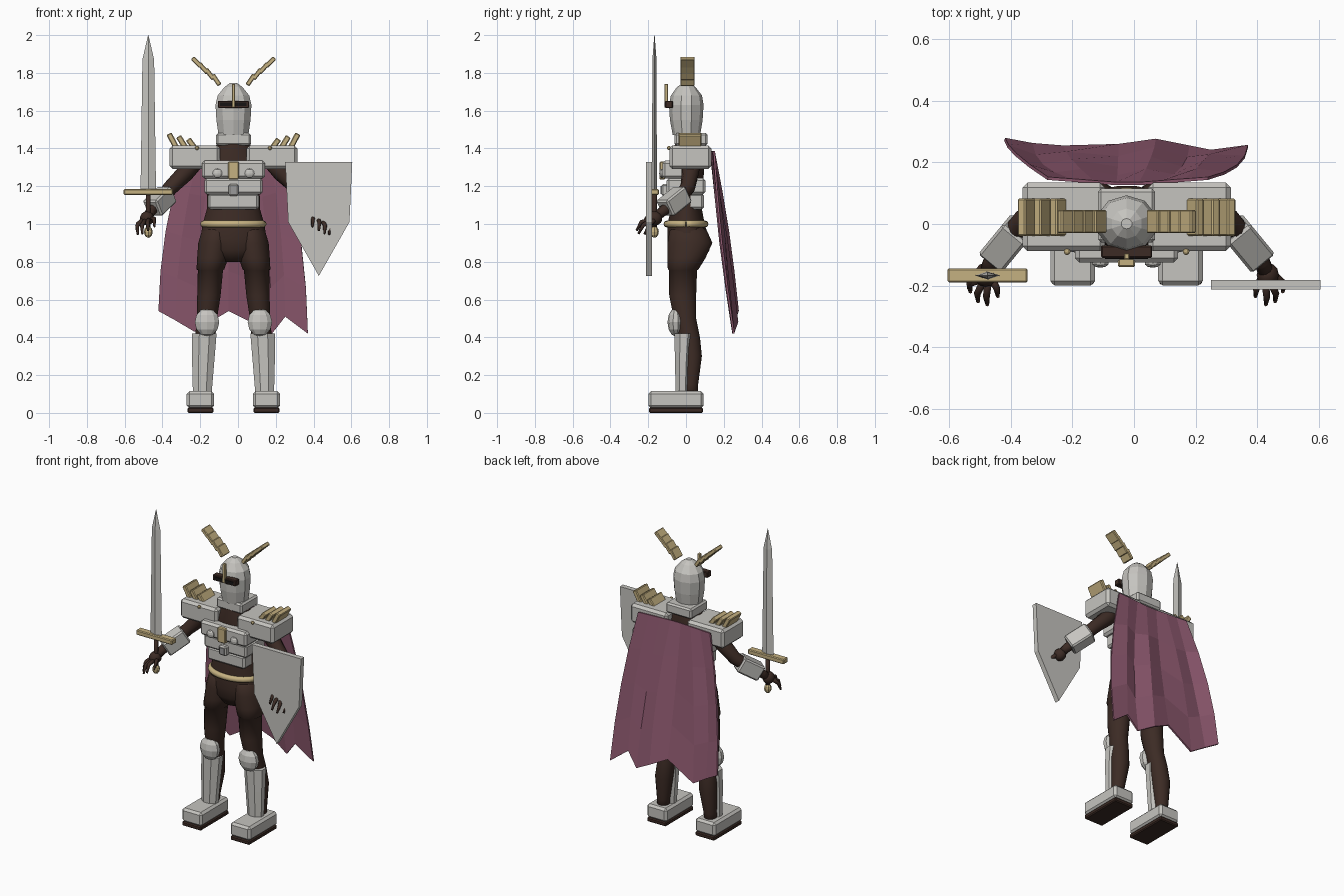
import bpy, bmesh, math
from mathutils import Vector, Euler, Quaternion

old = bpy.data.objects.get("Cube")
if old:
    bpy.data.objects.remove(old, do_unlink=True)

CX = -0.024  # body centre line


def material(name, rgb):
    m = bpy.data.materials.new(name)
    m.use_nodes = True
    m.diffuse_color = (*rgb, 1)
    m.node_tree.nodes["Principled BSDF"].inputs["Base Color"].default_value = (*rgb, 1)
    return m


SILVER = material("pale steel", (0.56, 0.55, 0.52))
GOLD = material("dull gold", (0.56, 0.44, 0.22))
BROWN = material("dark brown", (0.045, 0.024, 0.018))
PLUM = material("plum cloth", (0.27, 0.10, 0.16))
BLACK = material("black slit", (0.008, 0.007, 0.007))
GREY = material("buckle grey", (0.32, 0.32, 0.32))


def finish(name, bm, mat, smooth=False):
    bmesh.ops.recalc_face_normals(bm, faces=bm.faces)
    mesh = bpy.data.meshes.new(name)
    for f in bm.faces:
        f.smooth = smooth
    bm.to_mesh(mesh)
    bm.free()
    mesh.materials.append(mat)
    ob = bpy.data.objects.new(name, mesh)
    bpy.context.collection.objects.link(ob)
    return ob


def box(name, loc, size, mat, rot=None, bevel=0.01):
    """Bevelled block at a centre with full sizes."""
    bm = bmesh.new()
    bmesh.ops.create_cube(bm, size=1)
    bmesh.ops.scale(bm, vec=size, verts=bm.verts)
    ob = finish(name, bm, mat)
    ob.location = loc
    if rot is not None:
        ob.rotation_mode = 'QUATERNION'
        ob.rotation_quaternion = rot
    if bevel:
        mod = ob.modifiers.new("bevel", 'BEVEL')
        mod.width = bevel
        mod.segments = 1
    return ob


def ball(name, loc, radii, mat, seg=10, smooth=False):
    bm = bmesh.new()
    bmesh.ops.create_uvsphere(bm, u_segments=seg, v_segments=max(6, seg // 2 + 1), radius=1)
    bmesh.ops.scale(bm, vec=radii, verts=bm.verts)
    ob = finish(name, bm, mat, smooth)
    ob.location = loc
    return ob


def skin(name, rings, mat, smooth):
    """Join rings of points into a capped surface."""
    bm = bmesh.new()
    loops = [[bm.verts.new(p) for p in ring] for ring in rings]
    n = len(loops[0])
    for a, b in zip(loops, loops[1:]):
        for i in range(n):
            j = (i + 1) % n
            bm.faces.new((a[i], a[j], b[j], b[i]))
    bm.faces.new(loops[0])
    bm.faces.new(loops[-1])
    return finish(name, bm, mat, smooth)


def column(name, rows, mat, seg=16, smooth=True):
    """Upright loft; each row is z, centre x, half width, front y, back y."""
    rings = []
    for z, x, w, front, back in rows:
        angles = [math.tau * (i + 0.5) / seg for i in range(seg)]
        rings.append([(x + w * math.cos(a), (front + back) / 2 + (back - front) / 2 * math.sin(a), z)
                      for a in angles])
    return skin(name, rings, mat, smooth)


def tube(name, path, radii, mat, seg=10):
    pts = [Vector(p) for p in path]
    rings = []
    for i, p in enumerate(pts):
        d = pts[min(i + 1, len(pts) - 1)] - pts[max(i - 1, 0)]
        q = d.to_track_quat('Z', 'Y')
        rings.append([p + q @ Vector((radii[i] * math.cos(math.tau * k / seg),
                                      radii[i] * math.sin(math.tau * k / seg), 0)) for k in range(seg)])
    return skin(name, rings, mat, True)


def plate(name, outline, y, depth, mat):
    """Extruded front-facing outline of x, z points."""
    return skin(name, [[(x, yy, z) for x, z in outline] for yy in (y, y + depth)], mat, False)


# Body suit
column("torso", [(0.80, CX, 0.07, -0.06, 0.08), (0.86, CX, 0.17, -0.095, 0.125), (0.92, CX, 0.178, -0.10, 0.125),
                 (1.0, CX, 0.165, -0.10, 0.10), (1.08, CX, 0.142, -0.08, 0.085), (1.2, CX, 0.14, -0.08, 0.09),
                 (1.32, CX, 0.17, -0.08, 0.10), (1.42, CX, 0.09, -0.06, 0.09), (1.5, CX, 0.06, -0.05, 0.06)], BROWN, 20)
belt = [(CX + 0.157 * math.cos(a), 0.1 * math.sin(a), 1.0) for a in [math.tau * i / 24 for i in range(25)]]
tube("belt", belt, [0.019] * 25, GOLD, 8)

# Breastplate and stomach plates
box("upper_breastplate", (CX, -0.055, 1.288), (0.335, 0.14, 0.095), SILVER, bevel=0.014)
box("middle_breastplate", (CX, 0, 1.2), (0.308, 0.205, 0.085), SILVER, bevel=0.012)
box("stomach_plate", (CX, 0, 1.12), (0.27, 0.19, 0.085), SILVER, bevel=0.012)
box("chest_clasp", (CX, -0.125, 1.283), (0.056, 0.03, 0.095), GOLD, bevel=0.005)
box("buckle", (CX, -0.11, 1.18), (0.054, 0.04, 0.062), SILVER, bevel=0.008)
box("buckle_face", (CX, -0.131, 1.18), (0.034, 0.006, 0.04), GREY, bevel=0)
box("collar", (CX, 0.027, 1.448), (0.185, 0.175, 0.066), SILVER)

# Helmet with visor
column("helmet", [(1.47, CX, 0.083, -0.07, 0.075), (1.55, CX, 0.095, -0.085, 0.088), (1.63, CX, 0.1, -0.09, 0.093),
                  (1.68, CX, 0.088, -0.08, 0.085), (1.725, CX, 0.05, -0.048, 0.05), (1.747, CX, 0.018, -0.016, 0.018)],
       SILVER, 10, False)
box("visor", (CX, -0.09, 1.633), (0.165, 0.04, 0.038), BROWN, bevel=0.004)
box("visor_slit", (CX, -0.111, 1.633), (0.14, 0.006, 0.018), BLACK, bevel=0)
box("visor_ridge", (CX, -0.105, 1.68), (0.018, 0.02, 0.125), GOLD, bevel=0.003)

for s, side in ((1, "left"), (-1, "right")):
    def at(dx, y, z):
        return (CX + s * dx, y, z)

    def tilt(deg):
        return Euler((0, s * math.radians(deg), 0)).to_quaternion()

    def name(part):
        return side + "_" + part

    ball(name("chest_boss"), at(0.085, -0.127, 1.268), (0.027, 0.015, 0.025), SILVER)

    # Horns and shoulder crests from overlapping slats
    for i in range(4):
        box(name(f"horn_slat_{i + 1}"), at(0.092 + 0.034 * i, 0.008, 1.763 + 0.031 * i),
            (0.024, 0.076, 0.066), GOLD, tilt(34 + 4 * i), 0.004)
    for i in range(3):
        box(name(f"shoulder_slat_{i + 1}"), at(0.222 + 0.05 * i, 0.022, 1.425 + 0.008 * i),
            (0.03, 0.122, 0.06 + 0.012 * i), GOLD, tilt(36 - 4 * i), 0.005)
    box(name("shoulder_guard"), at(0.204, 0.023, 1.353), (0.268, 0.222, 0.125), SILVER, bevel=0.016)
    ball(name("shoulder_stud"), at(0.193, -0.09, 1.402), (0.011, 0.011, 0.011), GOLD, 8)

    # Arm, bracer and hand
    tube(name("arm"), [at(0.2, 0.03, 1.34), at(0.255, 0.022, 1.27), at(0.335, 0.008, 1.19),
                       at(0.39, -0.06, 1.12), at(0.44, -0.125, 1.065), at(0.45, -0.15, 1.045)],
         [0.05, 0.047, 0.04, 0.036, 0.027, 0.026], BROWN, 12)
    box(name("bracer"), at(0.39, -0.063, 1.12), (0.098, 0.098, 0.15), SILVER,
        Vector((s * 0.093, -0.113, -0.09)).to_track_quat('Z', 'Y'), 0.009)
    ball(name("palm"), at(0.458, -0.165, 1.03), (0.037, 0.04, 0.038), BROWN, 12, True)
    for i, (dx, y, z) in enumerate([(0.507, -0.22, 0.945), (0.482, -0.252, 0.948),
                                    (0.452, -0.262, 0.965), (0.418, -0.235, 0.985)]):
        tube(name(f"finger_{i + 1}"), [at(0.475 - 0.013 * i, -0.18, 1.025),
                                       at(dx + 0.003, y + 0.025, z + 0.045), at(dx, y, z)],
             [0.013, 0.011, 0.006], BROWN, 8)
    tube(name("thumb"), [at(0.47, -0.16, 1.03), at(0.507, -0.19, 1.0), at(0.512, -0.21, 0.97)],
         [0.014, 0.011, 0.006], BROWN, 8)

    # Leg with shorts hem
    column(name("leg"), [(z, CX + s * dx, w, f, b) for z, dx, w, f, b in (
        (0.06, 0.172, 0.035, -0.02, 0.06), (0.15, 0.168, 0.04, -0.015, 0.065), (0.3, 0.158, 0.056, -0.02, 0.085),
        (0.4, 0.15, 0.055, -0.04, 0.075), (0.5, 0.14, 0.054, -0.065, 0.055), (0.62, 0.13, 0.063, -0.09, 0.055),
        (0.755, 0.122, 0.068, -0.092, 0.06), (0.76, 0.122, 0.075, -0.098, 0.068),
        (0.82, 0.11, 0.084, -0.1, 0.105), (0.9, 0.1, 0.088, -0.1, 0.142), (0.96, 0.09, 0.08, -0.09, 0.115),
        (0.99, 0.08, 0.06, -0.06, 0.08))], BROWN)
    ball(name("knee_guard"), at(0.14, -0.055, 0.48), (0.068, 0.043, 0.075), SILVER, 10)
    column(name("shin_guard"), [(0.11, CX + s * 0.165, 0.054, -0.058, 0.02), (0.28, CX + s * 0.16, 0.064, -0.062, 0.03),
                                (0.42, CX + s * 0.154, 0.07, -0.066, 0.045)], SILVER, 8, False)
    box(name("boot"), at(0.175, -0.053, 0.07), (0.145, 0.292, 0.09), SILVER, bevel=0.014)
    box(name("sole"), at(0.175, -0.053, 0.014), (0.138, 0.288, 0.028), BROWN, bevel=0.006)

# Sword, diamond-section blade
SX, SY = -0.475, -0.167
rings = [[(SX + w, SY, z), (SX, SY + t, z), (SX - w, SY, z), (SX, SY - t, z)]
         for z, w, t in ((1.18, 0.041, 0.013), (1.87, 0.031, 0.011), (2.0, 0.001, 0.001))]
skin("sword_blade", rings, SILVER, False)
box("sword_guard", (SX, SY, 1.17), (0.26, 0.046, 0.032), GOLD, bevel=0.005)
tube("sword_grip", [(SX, SY, 0.97), (SX, SY, 1.16)], [0.013, 0.013], BROWN, 8)
ball("sword_pommel", (SX, SY, 0.958), (0.023, 0.023, 0.031), GOLD, 8)

# Shield
plate("shield", [(0.25, 1.328), (0.605, 1.328), (0.59, 1.01), (0.428, 0.725), (0.266, 1.01)], -0.213, 0.032, SILVER)

# Cape: folded sheet with a ragged hem; each column is hem x, hem z, hem y
hem = [(-0.42, 0.54, 0.275), (-0.33, 0.49, 0.258), (-0.23, 0.43, 0.25), (-0.05, 0.54, 0.255),
       (0.07, 0.48, 0.272), (0.18, 0.42, 0.25), (0.25, 0.51, 0.236), (0.37, 0.42, 0.252)]
bm = bmesh.new()
grid = []
for i, (x, z, y) in enumerate(hem):
    u = i / (len(hem) - 1)
    top = Vector((-0.28 + 0.52 * u, 0.128 + 0.02 * abs(2 * u - 1), 1.385))
    col = []
    for k in range(5):
        t = k / 4
        p = top.lerp(Vector((x, y, z)), t)
        p.x += (x - top.x) * 0.9 * t * (1 - t)
        p.y += 0.012 * math.sin(math.pi * t) * (-1) ** i
        col.append(bm.verts.new(p))
    grid.append(col)
for a, b in zip(grid, grid[1:]):
    for k in range(4):
        bm.faces.new((a[k], a[k + 1], b[k + 1], b[k]))
cape = finish("cape", bm, PLUM)
solid = cape.modifiers.new("thickness", 'SOLIDIFY')
solid.thickness = 0.01
solid.offset = 0
